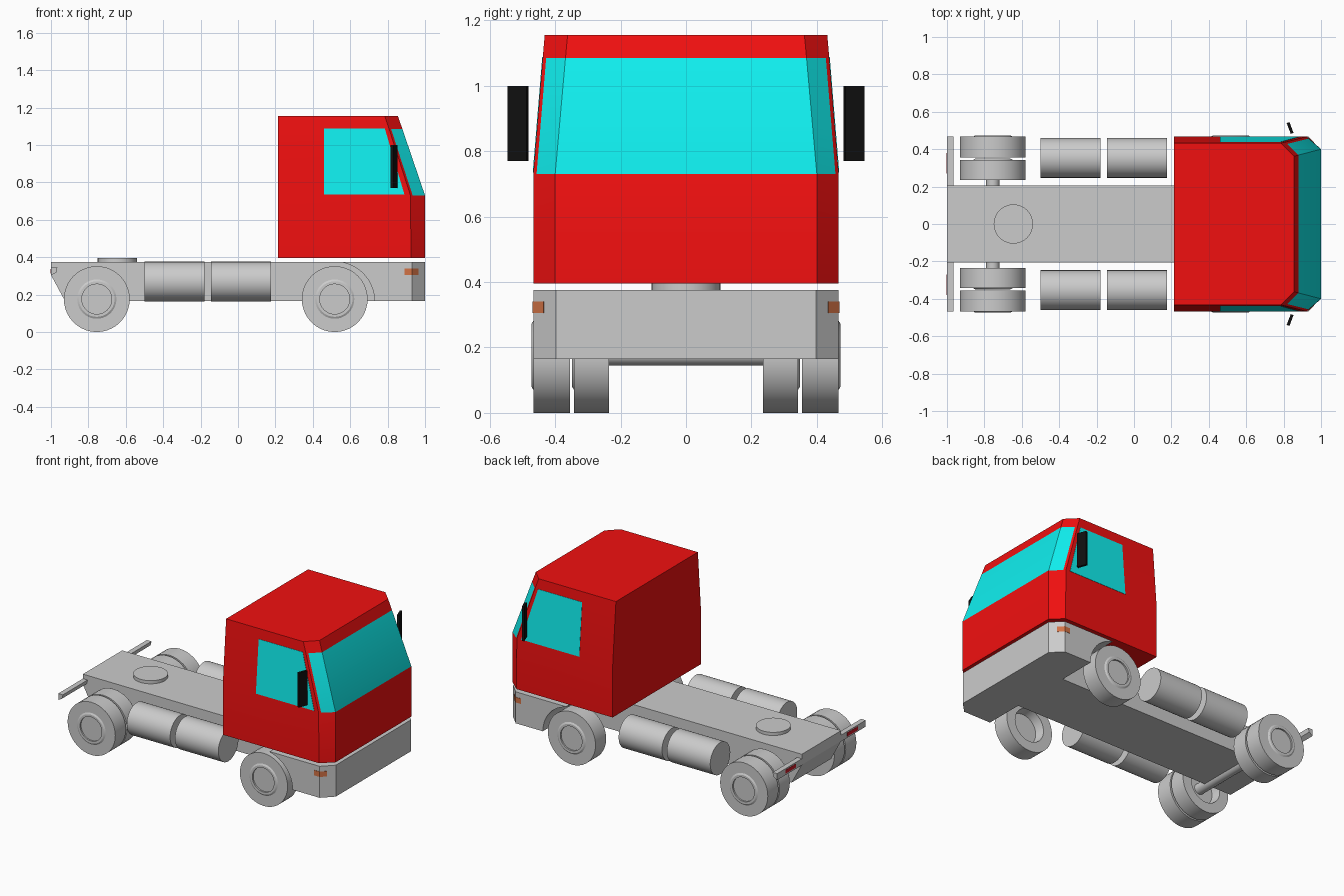
import bpy, bmesh, math
from mathutils import Matrix, Vector

if "Cube" in bpy.data.objects:
    bpy.data.objects.remove(bpy.data.objects["Cube"])


def material(name, rgb):
    m = bpy.data.materials.new(name)
    m.diffuse_color = (*rgb, 1)
    m.use_nodes = True
    m.node_tree.nodes["Principled BSDF"].inputs["Base Color"].default_value = m.diffuse_color
    return m


RED = material("red_paint", (0.88, 0.005, 0.005))
GLASS = material("cyan_glass", (0.005, 0.87, 0.87))
BLACK = material("black_plastic", (0.005, 0.005, 0.005))
ORANGE = material("orange_lens", (0.65, 0.17, 0.06))
LAMP = material("red_lens", (0.6, 0.01, 0.02))


def finish(name, bm, mats=(), mirror=False):
    bmesh.ops.remove_doubles(bm, verts=bm.verts, dist=1e-5)
    bmesh.ops.recalc_face_normals(bm, faces=bm.faces)
    for f in bm.faces:
        f.smooth = True
    for e in bm.edges:
        e.smooth = e.calc_face_angle(0) < math.radians(25)
    me = bpy.data.meshes.new(name)
    bm.to_mesh(me)
    bm.free()
    for m in mats:
        me.materials.append(m)
    ob = bpy.data.objects.new(name, me)
    bpy.context.collection.objects.link(ob)
    if mirror:
        mod = ob.modifiers.new("mirror", "MIRROR")
        mod.use_axis = (False, True, False)
        mod.use_mirror_merge = False
    return ob


def prism_mesh(pts, direction, lo, hi):
    """Extrude an outline along 'y' (outline in xz) or 'z' (outline in xy)."""
    bm = bmesh.new()
    place = (lambda a, b, t: (a, t, b)) if direction == "y" else (lambda a, b, t: (a, b, t))
    rings = [[bm.verts.new(place(a, b, t)) for a, b in pts] for t in (lo, hi)]
    for r in rings:
        bm.faces.new(r)
    for i in range(len(pts)):
        j = (i + 1) % len(pts)
        bm.faces.new((rings[0][i], rings[0][j], rings[1][j], rings[1][i]))
    return bm


def cylinder(name, centre, radius, length, axis, mirror=False):
    bm = bmesh.new()
    rot = Vector((0, 0, 1)).rotation_difference(Vector(axis)).to_matrix().to_4x4()
    bmesh.ops.create_cone(bm, cap_ends=True, segments=40, radius1=radius, radius2=radius,
                          depth=length, matrix=Matrix.Translation(centre) @ rot)
    return finish(name, bm, mirror=mirror)


def wheel(name, x, y_in, y_out):
    # Tyre, raised rim, recessed hub disc and hollow back, turned about the axle
    profile = [(0, y_out - 0.004), (0.08, y_out - 0.004), (0.08, y_out + 0.006),
               (0.095, y_out + 0.006), (0.105, y_out), (0.176, y_out), (0.176, y_in),
               (0.11, y_in), (0.10, y_in + 0.06), (0, y_in + 0.06)]
    bm = bmesh.new()
    vs = [bm.verts.new((x + r, y, 0.176)) for r, y in profile]
    es = [bm.edges.new(p) for p in zip(vs, vs[1:])]
    bmesh.ops.spin(bm, geom=vs + es, cent=(x, 0, 0.176), axis=(0, 1, 0),
                   angle=math.tau, steps=40)
    return finish(name, bm, mirror=True)


# Cab: stacked rings, with the windscreen as the glazed front faces
bm = bmesh.new()
rings = []
for z, w, fy, cx, fx in [(0.395, 0.467, 0.40, 0.925, 1.0), (0.73, 0.467, 0.40, 0.922, 1.0),
                         (1.085, 0.438, 0.3685, 0.808, 0.879), (1.155, 0.432, 0.362, 0.785, 0.855)]:
    k = 0.15
    half = [(0.215, w), (cx, w), (cx + k * (fx - cx), w + k * (fy - w)), (fx, fy)]
    full = half + [(x, -y) for x, y in reversed(half)]
    rings.append([bm.verts.new((x, y, z)) for x, y in full])
for level in range(3):
    a, b = rings[level], rings[level + 1]
    for i in range(8):
        j = (i + 1) % 8
        f = bm.faces.new((a[i], a[j], b[j], b[i]))
        f.material_index = int(level == 1 and i in (2, 3, 4))
bm.faces.new(rings[0])
bm.faces.new(rings[-1])
finish("cab", bm, (RED, GLASS))

# Side windows lying on the leaning cab sides
bm = bmesh.new()
quad = []
for x, z in [(0.46, 0.735), (0.89, 0.735), (0.785, 1.088), (0.46, 1.088)]:
    quad.append((x, 0.467 - (z - 0.73) * 0.035 / 0.425, z))
outer = [bm.verts.new((x, y + 0.002, z)) for x, y, z in quad]
inner = [bm.verts.new((x, y - 0.004, z)) for x, y, z in quad]
bm.faces.new(outer)
bm.faces.new(inner)
for i in range(4):
    j = (i + 1) % 4
    bm.faces.new((outer[i], outer[j], inner[j], inner[i]))
finish("side_window", bm, [GLASS], mirror=True)

# Angled door mirrors
finish("door_mirror", prism_mesh([(0.838, 0.482), (0.853, 0.487), (0.831, 0.545), (0.816, 0.540)],
                                 "z", 0.77, 1.0), [BLACK], mirror=True)

# Bumper with quarter-round wheel arches and bevelled front corners
arch = [(0.52 + 0.21 * math.cos(t), 0.165 + 0.21 * math.sin(t))
        for t in [math.radians(79) * i / 12 for i in range(13)]]
bm = prism_mesh([(1.0, 0.165)] + arch + [(0.56, 0.375), (1.0, 0.375)], "y", -0.467, 0.467)
corners = [e for e in bm.edges if all(v.co.x > 0.99 for v in e.verts)
           and abs(e.verts[0].co.y - e.verts[1].co.y) < 0.01]
bmesh.ops.bevel(bm, geom=corners, offset=0.07, segments=1, affect="EDGES", profile=0.5)
finish("bumper", bm)

# Indicators wrapping the bumper corners
finish("indicator", prism_mesh([(0.89, 0.469), (0.931, 0.469), (0.964, 0.436), (0.958, 0.432),
                                (0.928, 0.462), (0.89, 0.462)], "z", 0.305, 0.34),
       [ORANGE], mirror=True)

# Chassis with undercut tail
finish("chassis", prism_mesh([(-1.0, 0.375), (-1.0, 0.305), (-0.925, 0.166), (0.76, 0.166),
                              (0.76, 0.374)], "y", -0.207, 0.207))

# Rear light bar arms and lamps
finish("rear_bar", prism_mesh([(-1.0, 0.345), (-0.966, 0.345), (-0.972, 0.318), (-1.0, 0.302)],
                              "y", 0.20, 0.467), mirror=True)
finish("rear_lamp", prism_mesh([(-1.002, 0.336), (-0.99, 0.336), (-0.99, 0.312), (-1.002, 0.312)],
                               "y", 0.27, 0.38), [LAMP], mirror=True)

# Coupling plate and rear axle
cylinder("coupling_plate", (-0.645, 0, 0.383), 0.105, 0.026, (0, 0, 1))
cylinder("rear_axle", (-0.755, 0, 0.18), 0.035, 0.68, (0, 1, 0))

# Side tanks
for label, x in (("rear", -0.34), ("front", 0.016)):
    cylinder(label + "_tank", (x, 0.353, 0.27), 0.106, 0.32, (1, 0, 0), mirror=True)

# Wheels: single front, double rear
wheel("front_wheel", 0.517, 0.355, 0.467)
wheel("rear_outer_wheel", -0.755, 0.355, 0.467)
wheel("rear_inner_wheel", -0.755, 0.235, 0.343)
